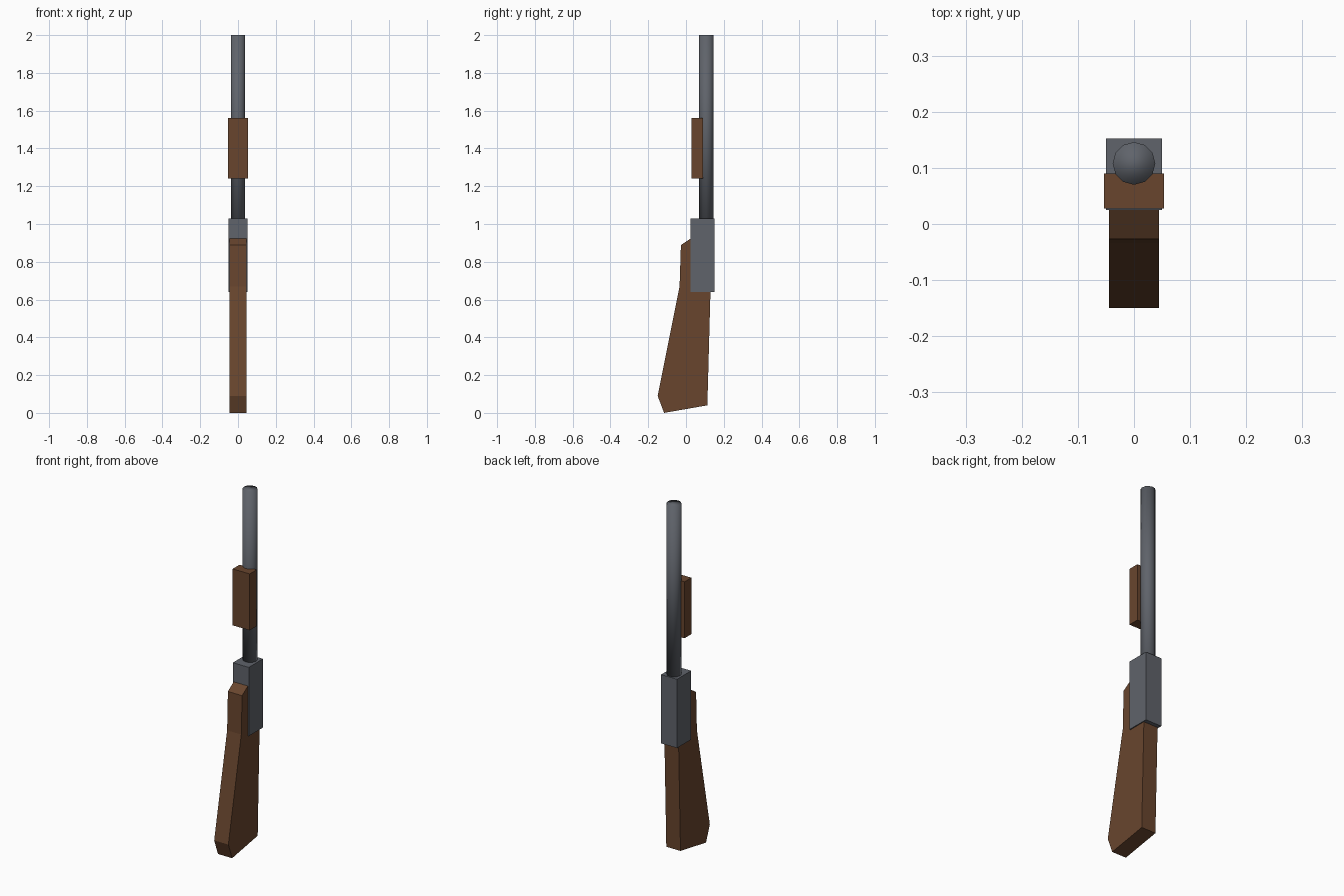
import bpy, bmesh

if "Cube" in bpy.data.objects:
    bpy.data.objects.remove(bpy.data.objects["Cube"])


def material(name, color):
    m = bpy.data.materials.new(name)
    m.diffuse_color = color
    m.use_nodes = True
    m.node_tree.nodes["Principled BSDF"].inputs["Base Color"].default_value = m.diffuse_color
    return m


wood = material("wood", (0.14, 0.06, 0.027, 1))
steel = material("steel", (0.115, 0.125, 0.145, 1))


def extrude_profile(name, profile, half_width, mat):
    """Extrude a (y, z) outline symmetrically across x."""
    bm = bmesh.new()
    face = bm.faces.new([bm.verts.new((-half_width, y, z)) for y, z in profile])
    out = bmesh.ops.extrude_face_region(bm, geom=[face])
    moved = [v for v in out["geom"] if isinstance(v, bmesh.types.BMVert)]
    bmesh.ops.translate(bm, verts=moved, vec=(2 * half_width, 0, 0))
    bmesh.ops.recalc_face_normals(bm, faces=bm.faces)
    mesh = bpy.data.meshes.new(name)
    bm.to_mesh(mesh)
    bm.free()
    mesh.materials.append(mat)
    obj = bpy.data.objects.new(name, mesh)
    bpy.context.collection.objects.link(obj)
    return obj


def box(name, half_width, y0, y1, z0, z1, mat):
    return extrude_profile(name, [(y0, z0), (y1, z0), (y1, z1), (y0, z1)], half_width, mat)


# Angled wooden stock, its upper end running into the receiver
extrude_profile("stock", [(-0.15, 0.09), (-0.116, 0.0), (0.113, 0.04), (0.13, 0.66),
                          (0.028, 0.925), (-0.027, 0.888), (-0.034, 0.67)], 0.0445, wood)

# Receiver block and sliding fore-end
box("receiver", 0.05, 0.025, 0.152, 0.64, 1.03, steel)
box("fore_end", 0.0535, 0.028, 0.09, 1.24, 1.56, wood)

# Twelve-sided barrel, smooth all over
z0, z1 = 1.0, 2.0
bpy.ops.mesh.primitive_cylinder_add(vertices=12, radius=0.038, depth=z1 - z0,
                                    location=(0, 0.108, (z0 + z1) / 2))
barrel = bpy.context.object
barrel.name = "barrel"
barrel.data.materials.append(steel)
bpy.ops.object.shade_smooth()
